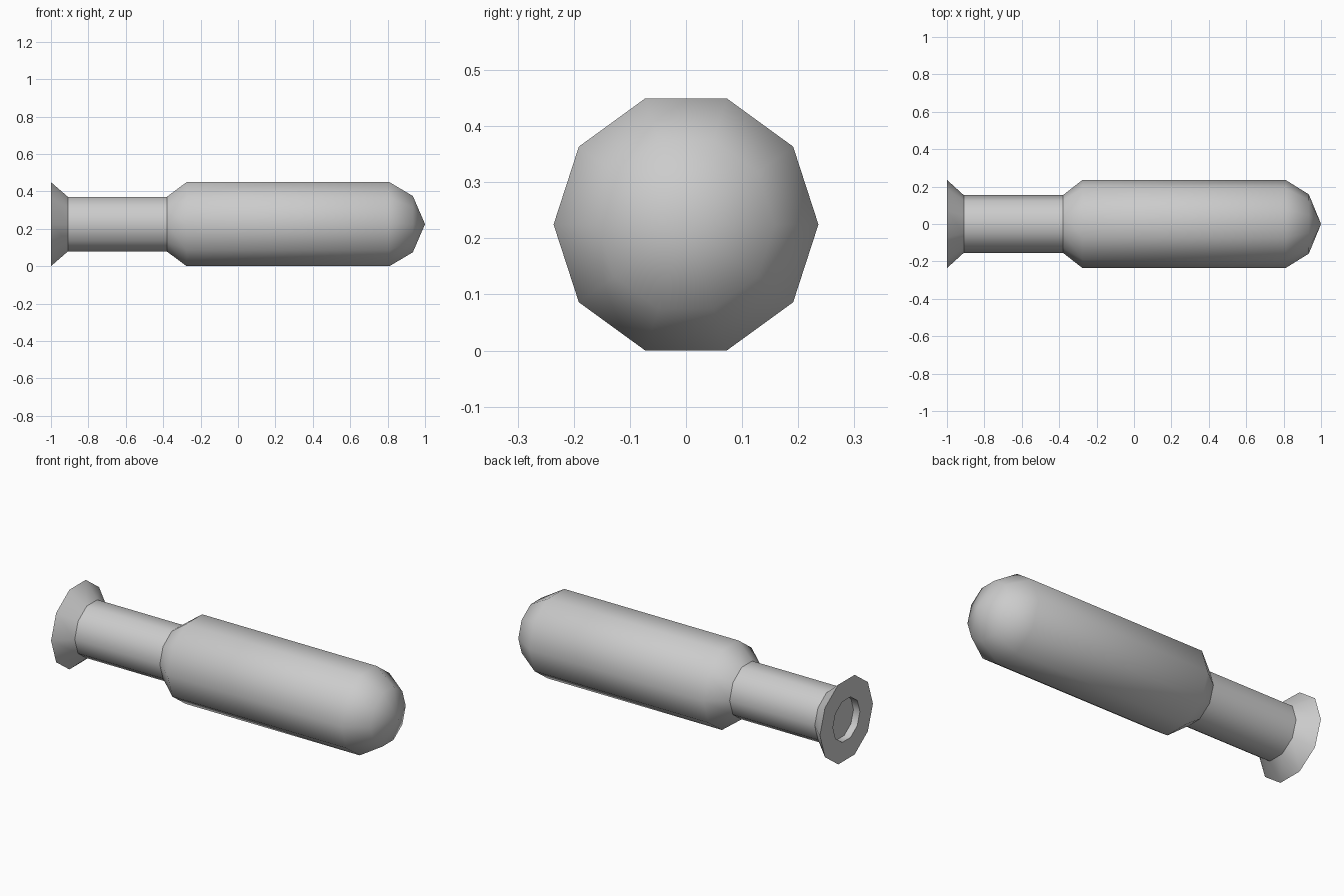
import bpy, bmesh, math

if "Cube" in bpy.data.objects:
    bpy.data.objects.remove(bpy.data.objects["Cube"])

SIDES = 10
AXIS_Z = 0.2247


def lathe(name, profile):
    """Revolve (x, radius) points about the x axis; radius 0 makes a pole."""
    bm = bmesh.new()
    rings = []
    for x, r in profile:
        if r == 0:
            rings.append([bm.verts.new((x, 0, AXIS_Z))] * SIDES)
        else:
            rings.append([bm.verts.new((x, r * math.cos(a), AXIS_Z + r * math.sin(a)))
                          for a in (math.tau * i / SIDES for i in range(SIDES))])
    for a, b in zip(rings, rings[1:]):
        for i in range(SIDES):
            j = (i + 1) % SIDES
            # dict keys drop the repeated pole vertex
            bm.faces.new(list(dict.fromkeys((a[i], a[j], b[j], b[i]))))
    mesh = bpy.data.meshes.new(name)
    bm.to_mesh(mesh)
    bm.free()
    obj = bpy.data.objects.new(name, mesh)
    bpy.context.collection.objects.link(obj)
    bpy.ops.object.select_all(action='DESELECT')
    obj.select_set(True)
    bpy.context.view_layer.objects.active = obj
    bpy.ops.object.shade_smooth_by_angle(angle=math.radians(48))
    return obj


# Flared end with shallow recess
lathe("flared_end", [(-0.96, 0), (-0.96, 0.12), (-1.0, 0.12), (-1.0, 0.236), (-0.91, 0.154)])
# Narrow neck
lathe("neck", [(-0.91, 0.154), (-0.38, 0.154)])
# Thick body with shoulder and rounded nose
lathe("rounded_body", [(-0.38, 0.154), (-0.275, 0.236), (0.81, 0.236), (0.935, 0.158), (1.0, 0)])
